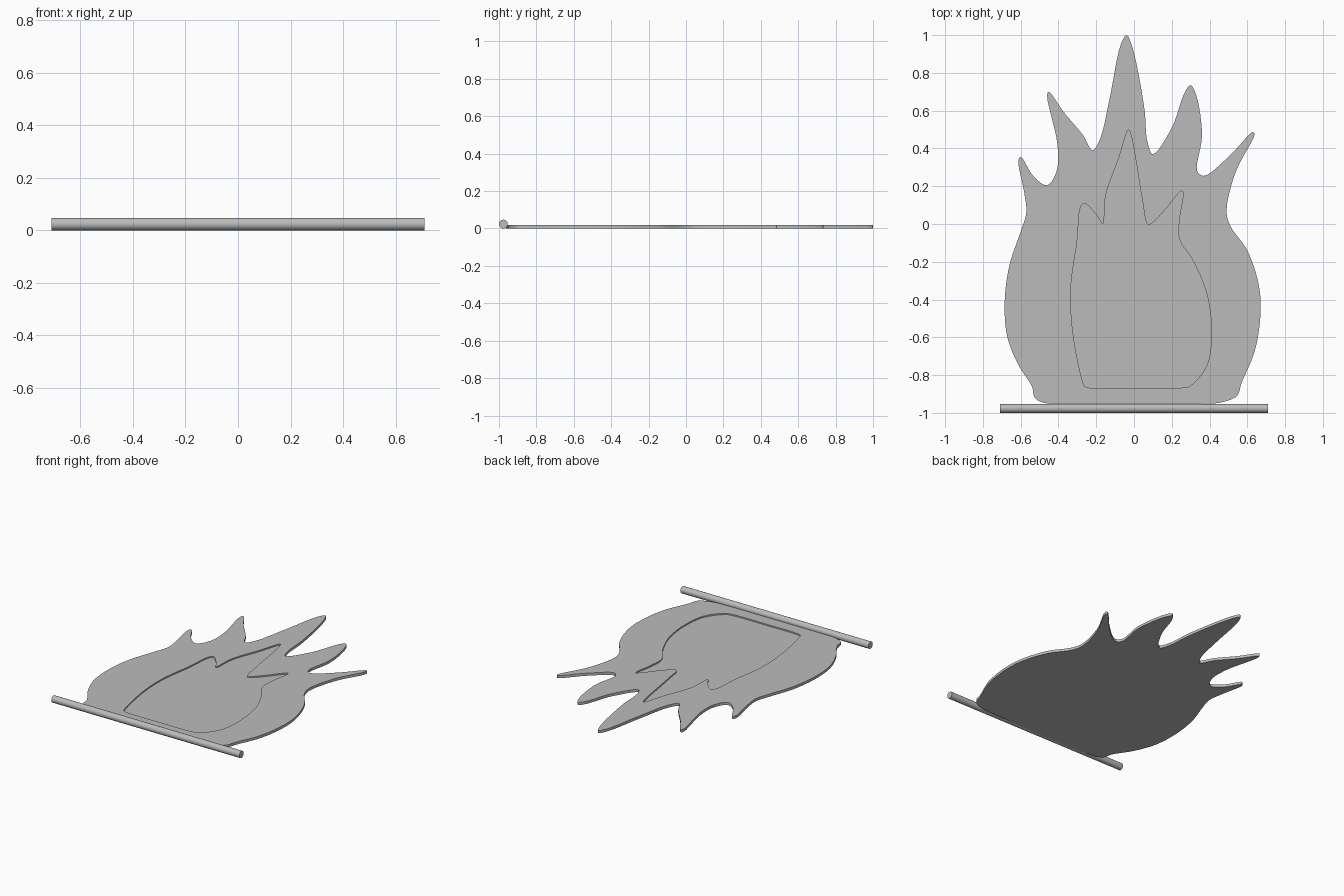
import bpy
import bmesh
import math
from mathutils import Vector

cube = bpy.data.objects.get("Cube")
if cube:
    bpy.data.objects.remove(cube, do_unlink=True)

THICKNESS = 0.018
FLOOR = 0.009
ROD_RADIUS = 0.0235

grey = bpy.data.materials.new("plain grey")
grey.use_nodes = True
colour = (0.5, 0.5, 0.5, 1)
grey.diffuse_color = colour
grey.node_tree.nodes["Principled BSDF"].inputs["Base Color"].default_value = colour


def knot_step(start, end):
    """Centripetal spacing keeps the curve from overshooting at the tips."""
    return max(math.sqrt((end - start).length), 1e-4)


def smooth_loop(points, steps):
    """Closed centripetal spline through the given outline points."""
    points = [Vector(point) for point in points]
    count = len(points)
    loop = []
    for index in range(count):
        before, start, end, after = [points[(index + k - 1) % count] for k in range(4)]
        d0, d1, d2 = knot_step(before, start), knot_step(start, end), knot_step(end, after)
        leave = ((start - before) / d0 - (end - before) / (d0 + d1) + (end - start) / d1) * d1
        arrive = ((end - start) / d1 - (after - start) / (d1 + d2) + (after - end) / d2) * d1
        for step in range(steps):
            t = step / steps
            bend = 2 * start - 2 * end + leave + arrive
            pull = 3 * end - 3 * start - 2 * leave - arrive
            loop.append(start + leave * t + pull * t ** 2 + bend * t ** 3)
    return loop


def add_ring(bm, loop, height):
    """Ring of vertices with its edges at one height."""
    verts = [bm.verts.new((point.x, point.y, height)) for point in loop]
    edges = [bm.edges.new((verts[i - 1], verts[i])) for i in range(len(verts))]
    return verts, edges


def add_wall(bm, lower, upper):
    for i in range(len(lower)):
        bm.faces.new((lower[i - 1], lower[i], upper[i], upper[i - 1]))


def finish(obj):
    """Assign the material and smooth the curved sides."""
    obj.data.materials.append(grey)
    bpy.ops.object.select_all(action='DESELECT')
    obj.select_set(True)
    bpy.context.view_layer.objects.active = obj
    bpy.ops.object.shade_smooth_by_angle(angle=math.radians(35))


# Outer flame: base, right side, five tongues, left side
outer_flame = [
    (-.46, -.95), (-.525, -.92), (-.54, -.86), (-.61, -.75), (-.67, -.6),
    (-.685, -.42), (-.66, -.22), (-.6, -.04), (-.57, .06), (-.58, .16),
    (-.612, .34), (-.6, .355), (-.53, .25), (-.46, .205), (-.41, .28), (-.405, .42),
    (-.46, .68), (-.452, .7), (-.37, .59), (-.27, .47), (-.22, .39),
    (-.18, .45), (-.13, .66), (-.07, .95), (-.04, 1), (-.01, .94),
    (.055, .61), (.07, .44), (.1, .37), (.2, .51), (.27, .7),
    (.3, .735), (.33, .68), (.36, .47), (.335, .28), (.37, .255), (.5, .355),
    (.63, .487), (.638, .475), (.54, .28), (.49, .07), (.51, -.01),
    (.6, -.14), (.66, -.32), (.67, -.47), (.64, -.67), (.57, -.84),
    (.545, -.91), (.46, -.945), (.4, -.95),
]

# Inner flame: sunken three-tongued panel
inner_flame = [
    (-.26, -.86), (-.27, -.84), (-.32, -.6), (-.335, -.35), (-.3, -.08),
    (-.285, .08), (-.265, .11), (-.2, .05), (-.165, 0), (-.15, .15), (-.08, .35),
    (-.03, .497), (-.022, .49), (.045, .12), (.07, 0), (.09, 0), (.16, .07),
    (.252, .175), (.26, .17), (.24, .03), (.24, -.08), (.31, -.19), (.385, -.37),
    (.41, -.57), (.385, -.75), (.3, -.855), (.27, -.865), (0, -.87),
]

# Flame plate with the sunken panel
bm = bmesh.new()
outer, inner = smooth_loop(outer_flame, 6), smooth_loop(inner_flame, 6)
base_verts, _ = add_ring(bm, outer, 0)
rim_verts, rim_edges = add_ring(bm, outer, THICKNESS)
lip_verts, lip_edges = add_ring(bm, inner, THICKNESS)
floor_verts, _ = add_ring(bm, inner, FLOOR)
bmesh.ops.triangle_fill(bm, edges=rim_edges + lip_edges, use_beauty=True)
bm.faces.new(base_verts)
bm.faces.new(floor_verts)
add_wall(bm, base_verts, rim_verts)
add_wall(bm, floor_verts, lip_verts)
bmesh.ops.recalc_face_normals(bm, faces=bm.faces[:])
mesh = bpy.data.meshes.new("flame_plate")
bm.to_mesh(mesh)
bm.free()
plate = bpy.data.objects.new("flame_plate", mesh)
bpy.context.collection.objects.link(plate)
finish(plate)

# Round rod along the front edge
bpy.ops.mesh.primitive_cylinder_add(
    vertices=32, radius=ROD_RADIUS, depth=1.42,
    location=(0, ROD_RADIUS - 1, ROD_RADIUS), rotation=(0, math.pi / 2, 0))
rod = bpy.context.object
rod.name = "base_rod"
finish(rod)
